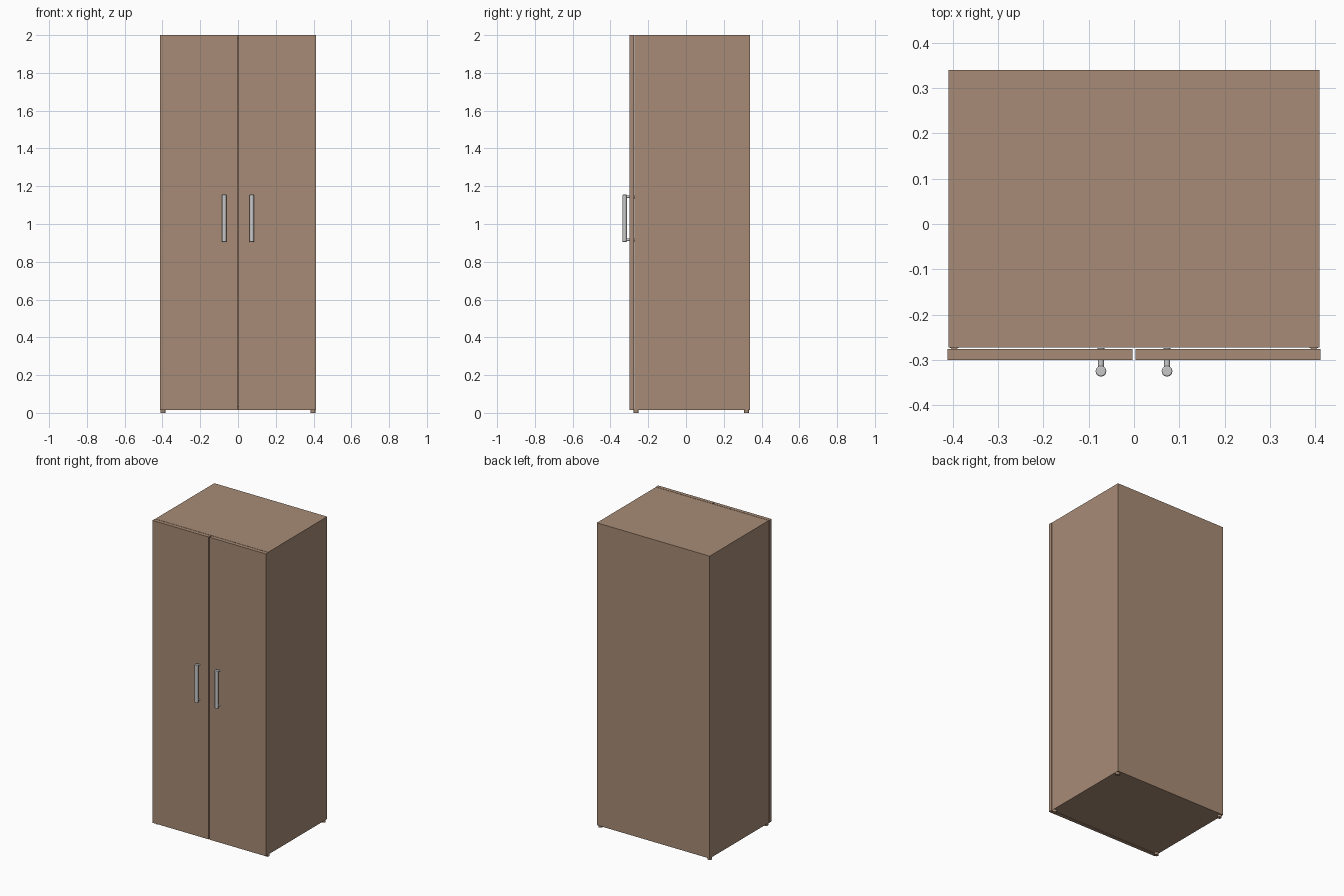
import bpy, math
from mathutils import Vector

if "Cube" in bpy.data.objects:
    bpy.data.objects.remove(bpy.data.objects["Cube"])


def material(name, rgb):
    m = bpy.data.materials.new(name)
    m.diffuse_color = (*rgb, 1)
    m.use_nodes = True
    m.node_tree.nodes["Principled BSDF"].inputs["Base Color"].default_value = m.diffuse_color
    return m


WOOD = material("brown wood", (0.39, 0.26, 0.18))
METAL = material("brushed metal", (0.58, 0.58, 0.58))


def box(name, lo, hi, mat=WOOD):
    lo, hi = Vector(lo), Vector(hi)
    bpy.ops.mesh.primitive_cube_add(size=1, location=(lo + hi) / 2)
    o = bpy.context.object
    o.name = name
    o.scale = hi - lo
    bpy.ops.object.transform_apply(location=False, rotation=False, scale=True)
    o.data.materials.append(mat)
    return o


def rod(name, a, b, r, mat, sides=12, bevel=0):
    a, b = Vector(a), Vector(b)
    bpy.ops.mesh.primitive_cylinder_add(vertices=sides, radius=r, depth=(b - a).length,
                                        location=(a + b) / 2)
    o = bpy.context.object
    o.name = name
    o.rotation_euler = (b - a).to_track_quat('Z', 'Y').to_euler()
    o.data.materials.append(mat)
    if bevel:
        m = o.modifiers.new("rounded ends", 'BEVEL')
        m.width, m.segments, m.limit_method = bevel, 2, 'ANGLE'
        m.angle_limit = math.radians(60)
    bpy.ops.object.shade_smooth_by_angle(angle=math.radians(40))
    return o


W, FRONT, BACK, LOW, TOP = 0.41, -0.273, 0.34, 0.015, 2.0
T = 0.02  # panel thickness

# carcass panels
box("top_panel", (-W + T, FRONT, TOP - T), (W - T, BACK, TOP))
box("bottom_panel", (-W + T, FRONT, LOW), (W - T, BACK, LOW + T))
box("back_panel", (-W + T, BACK - T, LOW + T), (W - T, BACK, TOP - T))

for s, side in ((-1, "left"), (1, "right")):
    xs = sorted((s * W, s * (W - T)))
    box(side + "_side_panel", (xs[0], FRONT, LOW), (xs[1], BACK, TOP))

    # door, with a narrow gap at the centre and behind it
    xs = sorted((s * 0.003, s * 0.412))
    box(side + "_door", (xs[0], -0.30, LOW), (xs[1], -0.2755, TOP))

    # bar handle with two posts and screw heads behind the door
    x = s * 0.073
    rod(side + "_handle_bar", (x, -0.325, 0.905), (x, -0.325, 1.155), 0.012, METAL, 12, 0.003)
    for z in (0.916, 1.144):
        rod(side + "_handle_post", (x, -0.325, z), (x, -0.295, z), 0.007, METAL)
        rod(side + "_handle_screw", (x, -0.277, z), (x, -0.2735, z), 0.008, METAL)

    # feet
    for y in (-0.264, 0.321):
        rod(side + "_foot", (s * 0.397, y, 0), (s * 0.397, y, LOW + 0.002), 0.013, WOOD, 16)
